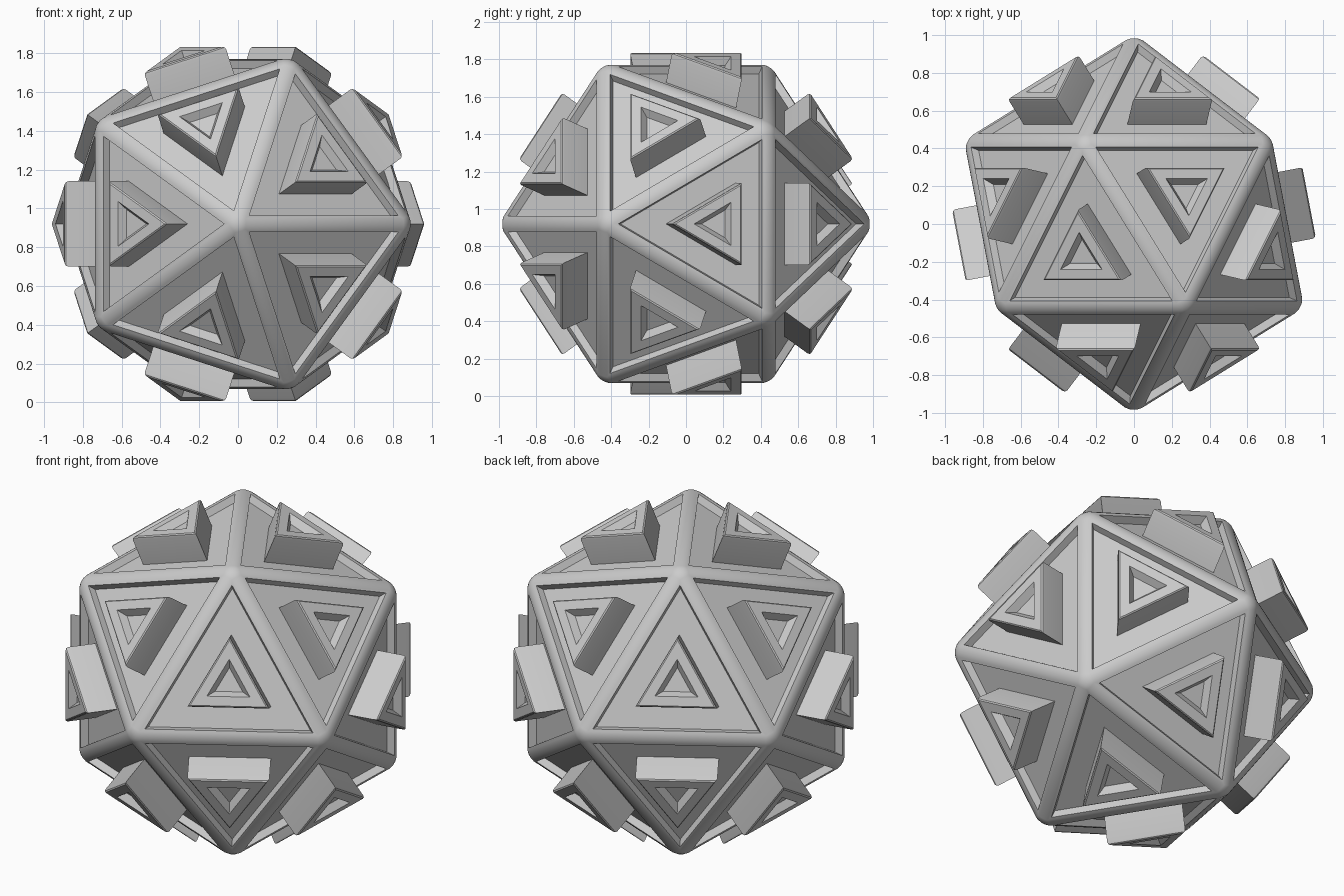
import bpy, bmesh
from math import sin, cos, radians, sqrt
from mathutils import Vector

if "Cube" in bpy.data.objects:
    bpy.data.objects.remove(bpy.data.objects["Cube"])

R = 1.008          # corner radius before edge rounding
CZ = 0.92          # height of the centre


def make_object(bm, name):
    bmesh.ops.recalc_face_normals(bm, faces=bm.faces[:])
    me = bpy.data.meshes.new(name)
    bm.to_mesh(me)
    bm.free()
    ob = bpy.data.objects.new(name, me)
    ob.location.z = CZ
    bpy.context.collection.objects.link(ob)
    bpy.ops.object.select_all(action='DESELECT')
    ob.select_set(True)
    bpy.context.view_layer.objects.active = ob
    bpy.ops.object.shade_smooth_by_angle(angle=radians(30))
    return ob


# icosahedron with corners pointing to front and back
bm = bmesh.new()
for side, start in ((-1, 0), (1, 36)):
    bm.verts.new((0, side * R, 0))
    for k in range(5):
        a = radians(start + 72 * k)
        rr = R * 2 / sqrt(5)
        bm.verts.new((rr * cos(a), side * R / sqrt(5), rr * sin(a)))
bmesh.ops.convex_hull(bm, input=bm.verts[:])
bmesh.ops.recalc_face_normals(bm, faces=bm.faces[:])
bm.normal_update()

# remember each face's axis and corner directions for the blocks
sites = []
for f in bm.faces:
    c = f.calc_center_median()
    sites.append((c.normalized(), [(v.co - c).normalized() for v in f.verts]))

# rounded edges, then a recessed panel in every face
bmesh.ops.bevel(bm, geom=bm.edges[:], offset=0.03, segments=3, profile=0.5,
                affect='EDGES', clamp_overlap=True)
bmesh.ops.recalc_face_normals(bm, faces=bm.faces[:])
bm.normal_update()
panels = sorted(bm.faces, key=lambda f: f.calc_area())[-20:]
bmesh.ops.inset_individual(bm, faces=panels, thickness=0.03, depth=0)
bm.normal_update()
bmesh.ops.inset_individual(bm, faces=panels, thickness=0.02, depth=-0.04)
make_object(bm, "panelled_body")

# triangular blocks: (inradius, height) profile with soft rim and sunken top
PROFILE = [(0.127, 0.74), (0.127, 0.914), (0.1245, 0.926), (0.118, 0.932),
           (0.067, 0.932), (0.043, 0.89)]
bm = bmesh.new()
for n, dirs in sites:
    rings = [[bm.verts.new(n * h + d * 2 * r) for d in dirs] for r, h in PROFILE]
    for lo, hi in zip(rings, rings[1:]):
        for i in range(3):
            j = (i + 1) % 3
            bm.faces.new((lo[i], lo[j], hi[j], hi[i]))
    bm.faces.new(rings[0][::-1])
    bm.faces.new(rings[-1])
make_object(bm, "raised_triangle_blocks")
